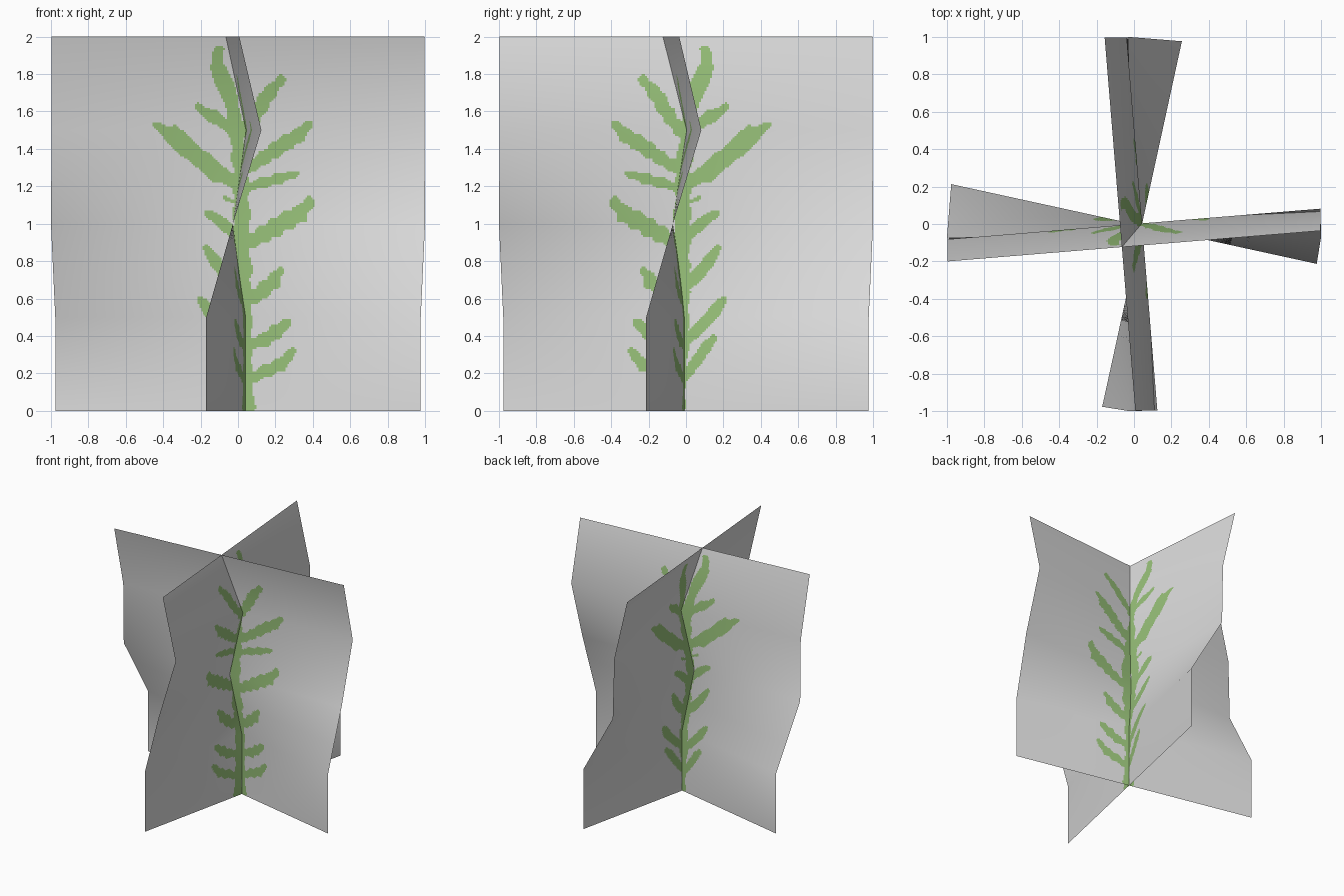
import bpy, bmesh, math
from mathutils import Vector, Matrix

if "Cube" in bpy.data.objects:
    bpy.data.objects.remove(bpy.data.objects["Cube"])


def material(name, rgb):
    m = bpy.data.materials.new(name)
    m.diffuse_color = (*rgb, 1)
    m.use_nodes = True
    m.node_tree.nodes["Principled BSDF"].inputs["Base Color"].default_value = m.diffuse_color
    return m


grey = material("card_grey", (0.72, 0.72, 0.72))
green = material("leaf_green", (0.31, 0.53, 0.19))

# Card cross-sections: height, sideways shift, turn in degrees
ROWS = [(0, 0, -12.3), (0.5, 0, -12.3), (1, -0.07, 0), (1.5, 0, 4.7), (2, -0.118, 4.7)]

# Stem centre line: across, height, half width
STEM = [(.05, 0, .04), (.03, .4, .045), (.025, .8, .045), (.02, 1, .045), (.015, 1.3, .04),
        (-.01, 1.5, .04), (-.035, 1.65, .04), (-.085, 1.78, .042), (-.115, 1.85, .035), (-.1, 1.93, .025)]

# Leaves: half width, then centre line points
RIGHT_LEAVES = [
    (.036, [(.05, .16), (.15, .21), (.24, .25), (.30, .32)]),
    (.038, [(.05, .35), (.15, .38), (.22, .43), (.275, .475)]),
    (.042, [(.04, .58), (.12, .63), (.19, .69), (.225, .745)]),
    (.048, [(.02, .88), (.15, .95), (.25, 1.01), (.33, 1.05), (.385, 1.12)]),
    (.028, [(.03, 1.19), (.12, 1.215), (.22, 1.24), (.32, 1.27)]),
    (.040, [(.03, 1.28), (.15, 1.36), (.25, 1.43), (.33, 1.475), (.38, 1.53)]),
    (.040, [(.02, 1.48), (.10, 1.59), (.16, 1.69), (.235, 1.775)]),
]
LEFT_LEAVES = [
    (.036, [(.02, .17), (-.06, .27), (-.11, .34), (-.155, .385)]),
    (.038, [(.00, .38), (-.10, .47), (-.16, .53), (-.205, .59)]),
    (.038, [(.01, .66), (-.08, .75), (-.13, .81), (-.165, .865)]),
    (.036, [(.01, .93), (-.08, 1.0), (-.165, 1.055)]),
    (.018, [(.01, 1.1), (-.07, 1.14)]),
    (.052, [(.00, 1.22), (-.1, 1.265), (-.2, 1.34), (-.28, 1.42), (-.36, 1.48), (-.45, 1.53)]),
    (.034, [(-.02, 1.49), (-.13, 1.57), (-.21, 1.625)]),
]


def segments():
    """Tapered strokes: start, end, half widths at both ends."""
    out = []
    for a, b in zip(STEM, STEM[1:]):
        out.append((a[:2], b[:2], a[2], b[2]))
    for w, pts in RIGHT_LEAVES + LEFT_LEAVES:
        n = len(pts) - 1
        tip = 0.2 if w > 0.05 else 0.55
        width = [w * (0.7 + 0.3 * math.sin(math.pi * i / n)) if i < n else w * tip
                 for i in range(n + 1)]
        for i in range(n):
            out.append((pts[i], pts[i + 1], width[i], width[i + 1]))
    return out


STROKES = segments()


def in_plant(u, z):
    ripple = 1 + 0.16 * math.sin(70 * u + 45 * z)      # wavy leaf margin
    for (ax, az), (bx, bz), wa, wb in STROKES:
        if z < min(az, bz) - .08 or z > max(az, bz) + .08:
            continue
        dx, dz = bx - ax, bz - az
        t = max(0, min(1, ((u - ax) * dx + (z - az) * dz) / (dx * dx + dz * dz)))
        if math.hypot(u - ax - t * dx, z - az - t * dz) < (wa + t * (wb - wa)) * ripple:
            return True
    return False


def row_point(i, u):
    z, shift, turn = ROWS[i]
    a = math.radians(turn)
    return Vector((u * math.cos(a), shift + u * math.sin(a), z))


def row_normal(i, u):
    a = math.radians(ROWS[i][2])
    up = row_point(min(i + 1, 4), u) - row_point(max(i - 1, 0), u)
    return Vector((math.cos(a), math.sin(a), 0)).cross(up).normalized()


# Columns are fine only where the plant is painted
COLS = [-1, -.8, -.6] + [-.48 + .01 * i for i in range(92)] + [.6, .8, 1]
HEIGHTS = [.01 * i for i in range(201)]
MASK = [[in_plant((COLS[c] + COLS[c + 1]) / 2, HEIGHTS[r] + .005)
         for c in range(len(COLS) - 1)] for r in range(200)]


def build_card(name, transform):
    bm = bmesh.new()
    grid, normals = [], []
    turn = transform.to_3x3()
    for z in HEIGHTS:
        i = min(int(z / .5 + 1e-6), 3)
        t = z / .5 - i
        line = []
        for u in COLS:
            line.append(bm.verts.new(transform @ row_point(i, u).lerp(row_point(i + 1, u), t)))
            normals.append((turn @ row_normal(i, u).lerp(row_normal(i + 1, u), t)).normalized())
        grid.append(line)
    for r in range(200):
        for c in range(len(COLS) - 1):
            f = bm.faces.new((grid[r][c], grid[r][c + 1], grid[r + 1][c + 1], grid[r + 1][c]))
            f.material_index = int(MASK[r][c])
            f.smooth = True
    me = bpy.data.meshes.new(name)
    bm.to_mesh(me)
    bm.free()
    me.materials.append(grey)
    me.materials.append(green)
    me.normals_split_custom_set_from_vertices(normals)   # soft shading across the bends
    bpy.context.collection.objects.link(bpy.data.objects.new(name, me))


# Two crossed bent cards sharing the same painted plant
build_card("plant_card_wide", Matrix.Identity(4))
build_card("plant_card_deep", Matrix.Translation((.043, 0, 0)) @ Matrix.Rotation(-math.pi / 2, 4, 'Z'))
